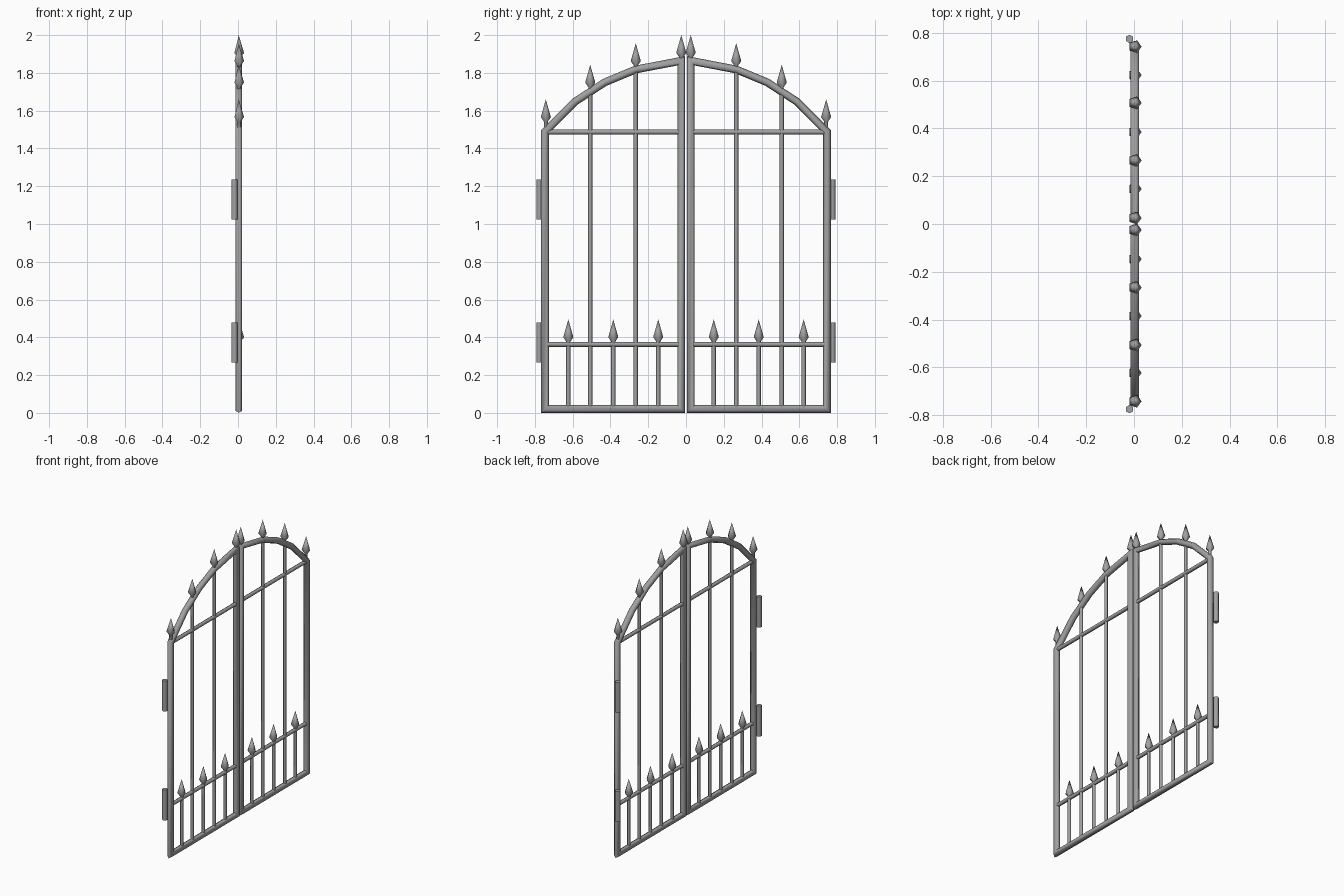
import bpy, bmesh, math
from mathutils import Vector

if "Cube" in bpy.data.objects:
    bpy.data.objects.remove(bpy.data.objects["Cube"], do_unlink=True)

iron = bpy.data.materials.new("grey_iron")
iron.use_nodes = True
GREY = (0.36, 0.36, 0.36, 1)
iron.diffuse_color = GREY
iron.node_tree.nodes["Principled BSDF"].inputs["Base Color"].default_value = GREY

GATE_X = 0.004   # plane the gate lies in


def skin(name, rings, closed=False):
    """Bridge a list of equal point rings into a tube."""
    bm = bmesh.new()
    rows = [[bm.verts.new(p) for p in ring] for ring in rings]
    n = len(rows[0])
    for i in range(len(rows) if closed else len(rows) - 1):
        a, b = rows[i], rows[(i + 1) % len(rows)]
        for j in range(n):
            k = (j + 1) % n
            bm.faces.new((a[j], a[k], b[k], b[j]))
    if not closed:
        bm.faces.new(rows[0])
        bm.faces.new(rows[-1])
    bmesh.ops.remove_doubles(bm, verts=bm.verts, dist=1e-5)
    bmesh.ops.recalc_face_normals(bm, faces=bm.faces)
    mesh = bpy.data.meshes.new(name)
    bm.to_mesh(mesh)
    bm.free()
    mesh.materials.append(iron)
    obj = bpy.data.objects.new(name, mesh)
    bpy.context.collection.objects.link(obj)
    bpy.ops.object.select_all(action='DESELECT')
    obj.select_set(True)
    bpy.context.view_layer.objects.active = obj
    bpy.ops.object.shade_smooth_by_angle(angle=math.radians(75))
    return obj


def sweep(name, path, r, closed=False, x=GATE_X, sides=6):
    """Mitred tube along a (y, z) path."""
    pts = [Vector(p) for p in path]
    n = len(pts)
    rings = []
    for i, p in enumerate(pts):
        d_in = p - pts[i - 1] if closed or i else pts[1] - p
        d_out = pts[(i + 1) % n] - p if closed or i < n - 1 else d_in
        d_in, d_out = d_in.normalized(), d_out.normalized()
        tangent = (d_in + d_out).normalized()
        side = Vector((-tangent.y, tangent.x)) / tangent.dot(d_in)
        ring = []
        for j in range(sides):
            a = math.tau * j / sides
            q = p + side * r * math.cos(a)
            ring.append((x + r * math.sin(a), q.x, q.y))
        rings.append(ring)
    return skin(name, rings, closed)


def spear(name, y, tip):
    """Five-sided spear head on a short neck."""
    profile = [(0.011, -0.16), (0.011, -0.118), (0.028, -0.094), (0, 0)]
    rings = [[(GATE_X + r * math.cos(math.tau * j / 5),
               y + r * math.sin(math.tau * j / 5), tip + dz) for j in range(5)]
             for r, dz in profile]
    return skin(name, rings)


INNER, OUTER, BASE = 0.025, 0.746, 0.021
ARCH = [(OUTER, 1.49), (0.587, 1.648), (0.43, 1.75), (0.266, 1.818), (INNER, 1.864)]

for s, label in ((-1, "near"), (1, "far")):
    # Outer frame with the arched top
    loop = [(INNER, BASE), (OUTER, BASE)] + ARCH
    sweep(label + "_frame", [(s * y, z) for y, z in loop], 0.0205, closed=True)

    # Horizontal rails
    for name, z in (("lower_rail", 0.363), ("upper_rail", 1.487)):
        sweep(f"{label}_{name}", [(s * INNER, z), (s * OUTER, z)], 0.0135)

    # Tall bars reaching the arch
    for i, (y, top) in enumerate(((0.507, 1.70), (0.266, 1.82))):
        sweep(f"{label}_tall_bar_{i}", [(s * y, BASE), (s * y, top)], 0.011)

    # Spear heads along the arch
    for i, (y, tip) in enumerate(((0.742, 1.66), (0.507, 1.843), (0.266, 1.957), (INNER, 2.0))):
        spear(f"{label}_top_spear_{i}", s * y, tip)

    # Short bars with their own spear heads
    for i, y in enumerate((0.147, 0.385, 0.623)):
        sweep(f"{label}_short_bar_{i}", [(s * y, BASE), (s * y, 0.38)], 0.011)
        spear(f"{label}_low_spear_{i}", s * y, 0.495)

    # Hinge barrels
    for name, z in (("lower_hinge", 0.267), ("upper_hinge", 1.024)):
        sweep(f"{label}_{name}", [(s * 0.775, z), (s * 0.775, z + 0.212)], 0.0175, x=-0.019)
